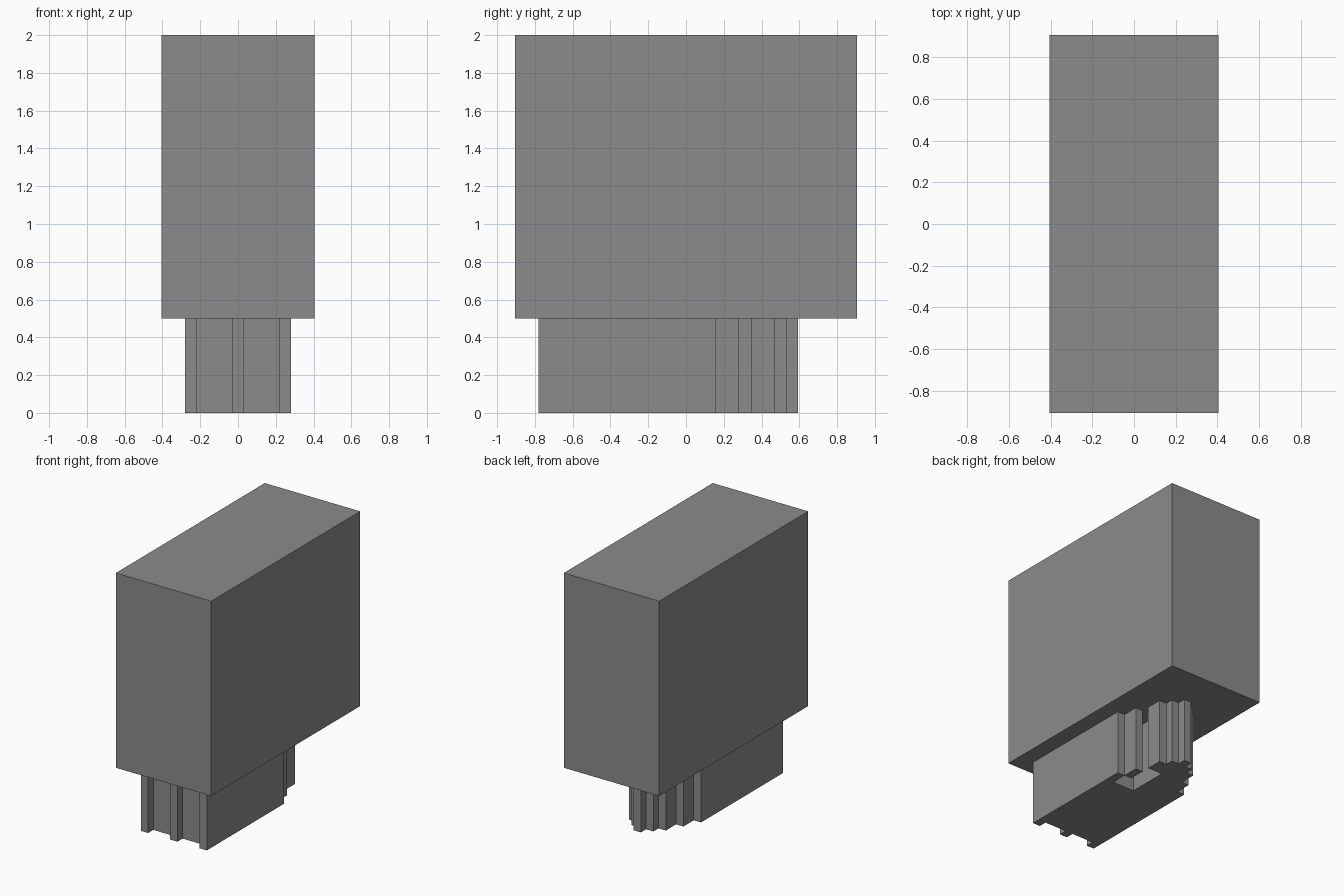
import bpy
import bmesh

cube = bpy.data.objects.get("Cube")
if cube:
    bpy.data.objects.remove(cube, do_unlink=True)

CELL = 2 / 32  # every edge sits on this module

# Single plain grey
grey = bpy.data.materials.new("plain_grey")
grey.use_nodes = True
colour = (0.26, 0.26, 0.26, 1)
grey.diffuse_color = colour
grey.node_tree.nodes["Principled BSDF"].inputs["Base Color"].default_value = colour


def prism(name, outline, bottom, top):
    """Extrude a flat outline, given in cells, from bottom to top."""
    bm = bmesh.new()
    base = bm.faces.new([bm.verts.new((x * CELL, y * CELL, bottom * CELL)) for x, y in outline])
    side = bmesh.ops.extrude_face_region(bm, geom=[base], use_keep_orig=True)
    moved = [v for v in side["geom"] if isinstance(v, bmesh.types.BMVert)]
    bmesh.ops.translate(bm, verts=moved, vec=(0, 0, (top - bottom) * CELL))
    bmesh.ops.recalc_face_normals(bm, faces=bm.faces[:])
    mesh = bpy.data.meshes.new(name)
    bm.to_mesh(mesh)
    bm.free()
    mesh.materials.append(grey)
    obj = bpy.data.objects.new(name, mesh)
    bpy.context.collection.objects.link(obj)
    return obj


def rectangle(x0, x1, y0, y1):
    return [(x0, y0), (x1, y0), (x1, y1), (x0, y1)]


# Large upper block
prism("upper_block", rectangle(-6.5, 6.5, -14.5, 14.5), 8, 32)

# Front edge of the plug: three ribs with recesses between them
front = [(-4.5, -12.5), (-3.5, -12.5), (-3.5, -11.5), (-0.5, -11.5), (-0.5, -12.5)]
front += [(-x, y) for x, y in reversed(front)]

# Slot entering from the left side
slot = [(4.5, 2.5), (3.5, 2.5), (3.5, 0.5), (0.5, 0.5), (0.5, 5.5)]

# Stepped, rounded back end
back = [(2.5, 5.5), (2.5, 7.5), (1.5, 7.5), (1.5, 8.5), (0.5, 8.5), (0.5, 9.5)]
back += [(-x, y) for x, y in reversed(back)]
right_side = [(-3.5, 5.5), (-3.5, 3.5), (-4.5, 3.5)]

prism("plug", front + slot + back + right_side, 0, 8)

# Thin lip standing in the mouth of the slot
prism("slot_lip", rectangle(2.5, 3.5, 2.5, 4.5), 0, 8)
